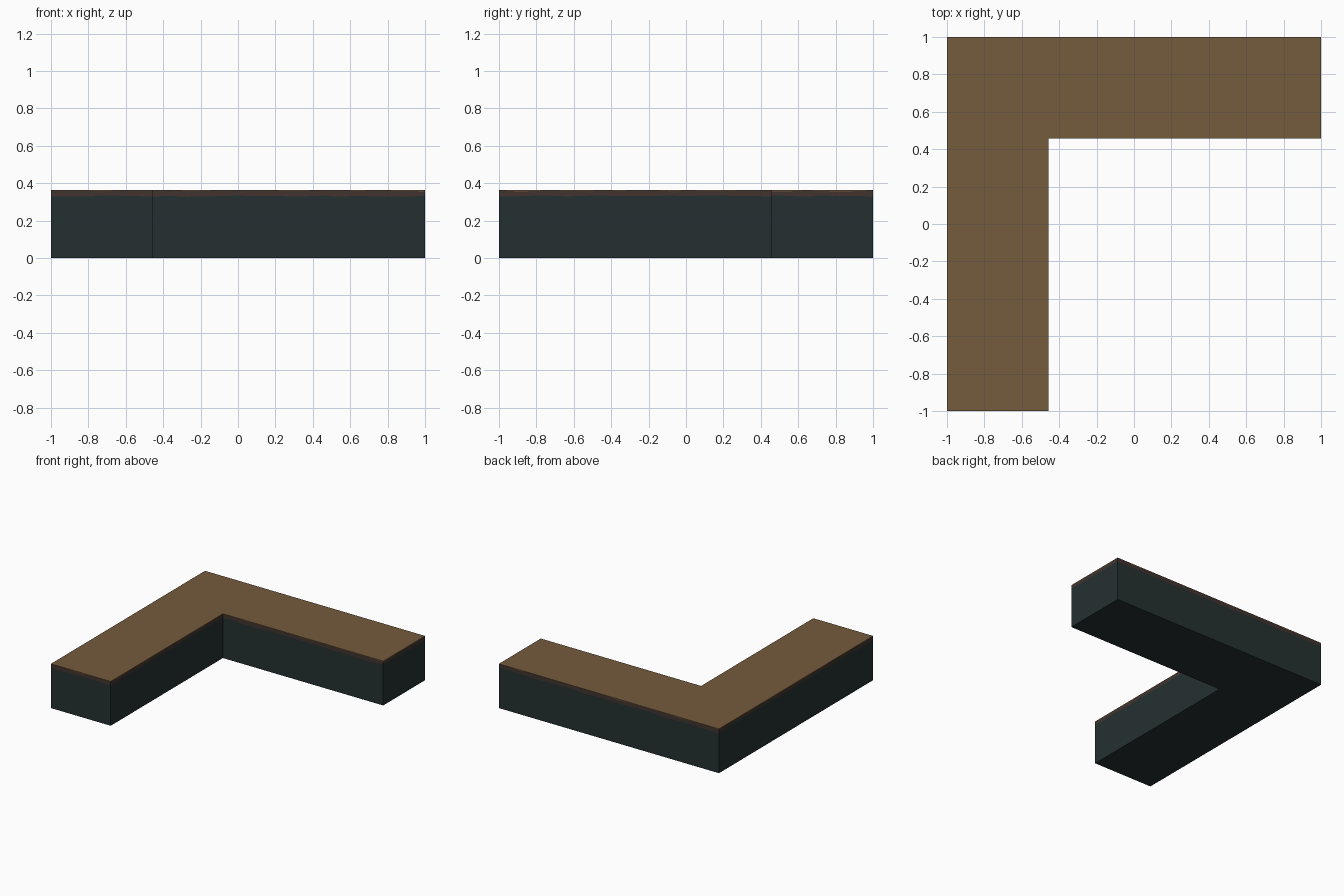
import bpy, bmesh, random
from mathutils import Vector

if "Cube" in bpy.data.objects:
    bpy.data.objects.remove(bpy.data.objects["Cube"])

random.seed(4)
TOP, INNER = 0.364, 0.457


def material(name, rgb):
    m = bpy.data.materials.new(name)
    m.diffuse_color = (*rgb, 1)
    m.use_nodes = True
    m.node_tree.nodes["Principled BSDF"].inputs["Base Color"].default_value = m.diffuse_color
    return m


mats = [material("dark slate", (0.0185, 0.0296, 0.0307)),
        material("dark brown", (0.052, 0.034, 0.028)),
        material("brown", (0.178, 0.104, 0.048))]

# L-shaped footprint, counter-clockwise
corners = [Vector(c) for c in ((-1, -1), (-INNER, -1), (-INNER, INNER),
                               (1, INNER), (1, 1), (-1, 1))]

bm = bmesh.new()
rings = [[], [], [], []]
for i, a in enumerate(corners):
    b = corners[(i + 1) % len(corners)]
    n = round((b - a).length / 0.09)
    for k in range(n):
        p = a.lerp(b, k / n)
        # slightly uneven band edges along the walls
        heights = (0, 0.331 + random.uniform(-0.004, 0.004),
                   TOP - random.uniform(0.001, 0.008), TOP)
        for ring, z in zip(rings, heights):
            ring.append(bm.verts.new((p.x, p.y, z)))

# walls: slate below, dark brown band, thin brown lip
count = len(rings[0])
for level in range(3):
    low, high = rings[level], rings[level + 1]
    for i in range(count):
        j = (i + 1) % count
        f = bm.faces.new((low[i], low[j], high[j], high[i]))
        f.material_index = level

# underside and top surface
bm.faces.new(rings[0][::-1]).material_index = 0
bm.faces.new(rings[3]).material_index = 2

mesh = bpy.data.meshes.new("corner_block")
bm.to_mesh(mesh)
bm.free()
for m in mats:
    mesh.materials.append(m)
block = bpy.data.objects.new("corner_block", mesh)
bpy.context.collection.objects.link(block)
